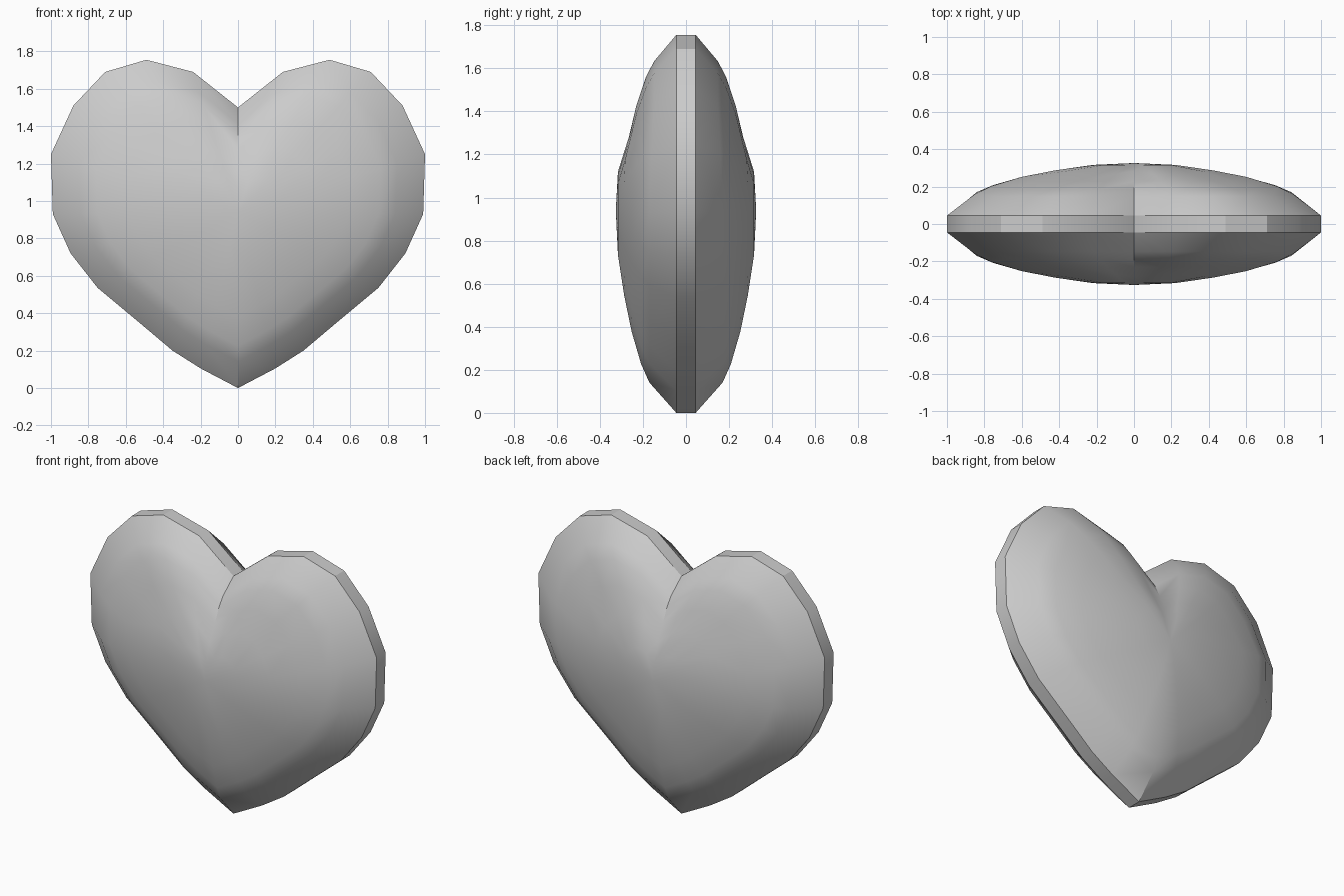
import bpy, bmesh, math

if "Cube" in bpy.data.objects:
    bpy.data.objects.remove(bpy.data.objects["Cube"])

# Right half of the heart outline, from notch to tip (x, z)
half = [(0, 1.5), (0.24, 1.69), (0.49, 1.755), (0.71, 1.69), (0.88, 1.51),
        (1.0, 1.25), (0.99, 0.93), (0.895, 0.72), (0.75, 0.535),
        (0.51, 0.335), (0.35, 0.2), (0.2, 0.105), (0, 0)]
outline = half + [(-x, z) for x, z in reversed(half[1:-1])]

# Dome profile: ring size as a share of the outline, and depth from the middle
profile = [(1.0, 0.045), (0.85, 0.17), (0.76, 0.208), (0.6, 0.252),
           (0.42, 0.287), (0.22, 0.316)]
CENTRE_Z, DEPTH = 0.94, 0.326


def add_ring(bm, size, depth, side):
    verts = []
    for x, z in outline:
        px, pz = x * size, CENTRE_Z + (z - CENTRE_Z) * size
        d = depth
        if size < 1:  # the lobes are slightly flatter near the top
            d -= 0.022 * min(1, max(0, (pz - 1.15) / 0.12))
        verts.append(bm.verts.new((px, side * d, pz)))
    return verts


def bridge(bm, a, b):
    n = len(a)
    for i in range(n):
        j = (i + 1) % n
        bm.faces.new((a[i], a[j], b[j], b[i]))


bm = bmesh.new()
rims = []
for side in (-1, 1):
    # Domed face
    rings = [add_ring(bm, s, d, side) for s, d in profile]
    for a, b in zip(rings, rings[1:]):
        bridge(bm, a, b)
    peak = bm.verts.new((0, side * DEPTH, CENTRE_Z))
    last = rings[-1]
    for i in range(len(last)):
        bm.faces.new((last[i], last[(i + 1) % len(last)], peak))
    rims.append(rings[0])

# Flat rim band joining the two domes
bridge(bm, rims[0], rims[1])
bmesh.ops.recalc_face_normals(bm, faces=bm.faces)

mesh = bpy.data.meshes.new("heart")
bm.to_mesh(mesh)
bm.free()
heart = bpy.data.objects.new("heart", mesh)
bpy.context.collection.objects.link(heart)
bpy.context.view_layer.objects.active = heart
heart.select_set(True)
bpy.ops.object.shade_smooth_by_angle(angle=math.radians(30))
